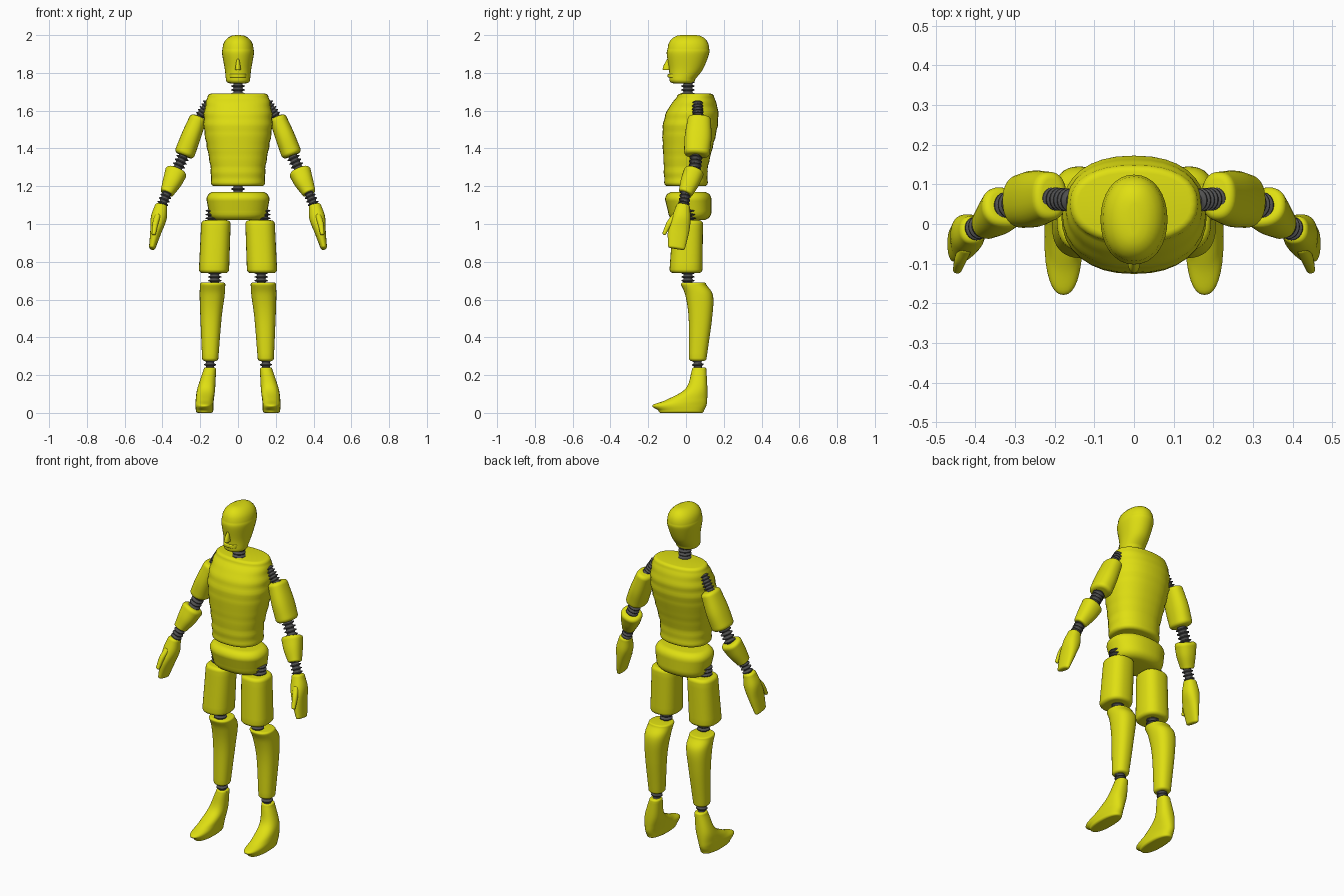
import bpy, bmesh, math
from mathutils import Vector

cube = bpy.data.objects.get("Cube")
if cube:
    bpy.data.objects.remove(cube, do_unlink=True)


def material(name, colour):
    mat = bpy.data.materials.new(name)
    mat.use_nodes = True
    mat.diffuse_color = colour
    shader = mat.node_tree.nodes["Principled BSDF"]
    shader.inputs["Base Color"].default_value = colour
    return mat


YELLOW = material("body yellow", (0.74, 0.74, 0.006, 1))
GREY = material("joint grey", (0.08, 0.08, 0.08, 1))
SIDES = {"left": 1, "right": -1}
UP = Vector((0, 0, 1))


def skin(name, rings, mat):
    """Join rings of points into a closed tube."""
    bm = bmesh.new()
    loops = [[bm.verts.new(point) for point in ring] for ring in rings]
    for lower, upper in zip(loops, loops[1:]):
        for i in range(len(lower)):
            bm.faces.new((lower[i - 1], lower[i], upper[i], upper[i - 1]))
    bm.faces.new(loops[0])
    bm.faces.new(loops[-1])
    bmesh.ops.recalc_face_normals(bm, faces=bm.faces[:])
    mesh = bpy.data.meshes.new(name)
    bm.to_mesh(mesh)
    bm.free()
    mesh.materials.append(mat)
    mesh.shade_smooth()
    mesh.set_sharp_from_angle(angle=math.radians(50))
    bpy.context.collection.objects.link(bpy.data.objects.new(name, mesh))


def oval(centre, axis, wide, deep, power=2.0, count=32):
    """A ring across the axis, between an ellipse and a rounded rectangle."""
    across = Vector((1, 0, 0))
    across = (across - axis * across.dot(axis)).normalized()
    along = axis.cross(across)
    ring = []
    for i in range(count):
        angle = math.tau * i / count
        c, s = math.cos(angle), math.sin(angle)
        u = math.copysign(abs(c) ** (2 / power), c)
        v = math.copysign(abs(s) ** (2 / power), s)
        ring.append(centre + across * u * wide + along * v * deep)
    return ring


def blend(keys, steps=8):
    """Smooth curve through the keys, each holding x, y, z, width, depth."""
    keys = [Vector(key) for key in keys]
    padded = [keys[0] * 2 - keys[1]] + keys + [keys[-1] * 2 - keys[-2]]
    result = []
    for a, b, c, d in zip(padded, padded[1:], padded[2:], padded[3:]):
        for i in range(steps):
            t = i / steps
            bend = (a * 2 - b * 5 + c * 4 - d) * t + (b * 3 - a - c * 3 + d) * t * t
            result.append(b + (c - a + bend) * t / 2)
    return result + [keys[-1]]


def shell(name, keys, side=1, lean=False, power=2.3, rims=(0.02, 0.02), ripple=0):
    """Body part swept through the keys, with a rounded rim beyond each end."""
    path = []
    for x, y, z, wide, deep in blend(keys):
        swell = 1 + ripple * math.sin(z * 100)
        path.append((Vector((x * side, y, z)), wide * swell, deep * swell))
    axis = (path[-1][0] - path[0][0]).normalized() if lean else UP

    def rim(end, radius, outward):
        centre, wide, deep = end
        arc = []
        for i in range(1, 6):
            angle = math.pi / 2 * i / 5
            inset = radius * (1 - math.cos(angle))
            shift = axis * outward * radius * math.sin(angle)
            arc.append((centre + shift, wide - inset, deep - inset))
        return arc

    path = rim(path[0], rims[0], -1)[::-1] + path + rim(path[-1], rims[1], 1)
    skin(name, [oval(p, axis, w, d, power) for p, w, d in path], YELLOW)


def spring(name, start, end, coils, radius, side=1):
    """Flexible joint with one raised rib per coil."""
    start, end = (Vector((x * side, y, z)) for x, y, z in (start, end))
    axis = (end - start).normalized()
    rings = []
    for i in range(coils):
        for step, size in enumerate((0.65, 0.7, 1, 1, 0.7)):
            centre = start.lerp(end, (i + step / 5) / coils)
            rings.append(oval(centre, axis, radius * size, radius * size))
    skin(name, rings, GREY)


# Head: narrow jaw, full cranium and domed crown
shell("head", [
    (0, -.02, 1.765, .064, .068), (0, 0, 1.82, .07, .09),
    (0, .01, 1.9, .084, .112), (0, .013, 1.93, .082, .11)],
    power=2.1, rims=(.02, .07))
shell("nose", [
    (0, -.1, 1.82, .015, .024), (0, -.1, 1.84, .012, .018),
    (0, -.09, 1.87, .007, .012)], power=2, rims=(.006, .004))
shell("lips", [(0, -.06, 1.78, .045, .037), (0, -.06, 1.79, .045, .037)],
      rims=(.005, .005))
spring("neck", (0, .01, 1.68), (0, .01, 1.76), 4, .036)

# Trunk: rippled torso above a rounded pelvis
shell("torso", [
    (0, 0, 1.22, .143, .115), (0, 0, 1.31, .147, .118), (0, .02, 1.5, .18, .144),
    (0, .035, 1.6, .178, .135), (0, .05, 1.67, .163, .1)], ripple=.012)
spring("waist", (0, .01, 1.15), (0, .01, 1.22), 3, .036)
shell("pelvis", [(0, .02, 1.065, .155, .115), (0, .012, 1.13, .167, .123)],
      rims=(.045, .04))

for label, side in SIDES.items():
    # Legs
    spring(label + "_hip", (.13, .01, 1), (.13, .01, 1.08), 4, .042, side)
    shell(label + "_thigh", [(.127, 0, .76, .08, .087), (.117, .01, 1, .078, .08)],
          side, power=2.5)
    spring(label + "_knee", (.123, .01, .67), (.123, .01, .75), 4, .035, side)
    shell(label + "_shin", [
        (.147, .062, .29, .043, .047), (.143, .076, .5, .056, .062),
        (.137, .07, .62, .066, .073), (.134, .04, .68, .067, .067)],
        side, rims=(.015, .01))
    spring(label + "_ankle", (.148, .065, .22), (.148, .06, .29), 3, .031, side)
    shell(label + "_foot", [
        (.177, -.025, .012, .046, .12), (.178, -.035, .04, .048, .143),
        (.176, .005, .07, .048, .107), (.168, .056, .13, .047, .057),
        (.149, .07, .23, .033, .038)], side, rims=(.012, .01))

    # Arms
    spring(label + "_shoulder", (.155, .06, 1.645), (.22, .065, 1.54), 7, .029, side)
    shell(label + "_upper_arm", [
        (.215, .07, 1.55, .046, .062), (.25, .064, 1.46, .052, .071),
        (.28, .058, 1.38, .054, .068)], side, True)
    spring(label + "_elbow", (.28, .055, 1.38), (.335, .044, 1.26), 6, .034, side)
    shell(label + "_forearm", [
        (.33, .04, 1.27, .058, .054), (.35, .02, 1.22, .05, .05),
        (.374, 0, 1.17, .037, .039)], side, True, rims=(.018, .01))
    spring(label + "_wrist", (.37, 0, 1.175), (.41, -.016, 1.08), 5, .03, side)
    shell(label + "_hand", [
        (.408, -.016, 1.09, .034, .037), (.42, -.025, 1.03, .042, .05),
        (.435, -.04, .96, .03, .056), (.453, -.05, .88, .018, .046)],
        side, True, rims=(.015, .012))
    shell(label + "_thumb", [
        (.425, -.06, 1.04, .016, .017), (.438, -.09, 1, .015, .015),
        (.446, -.115, .95, .011, .01)], side, True, rims=(.01, .008))
